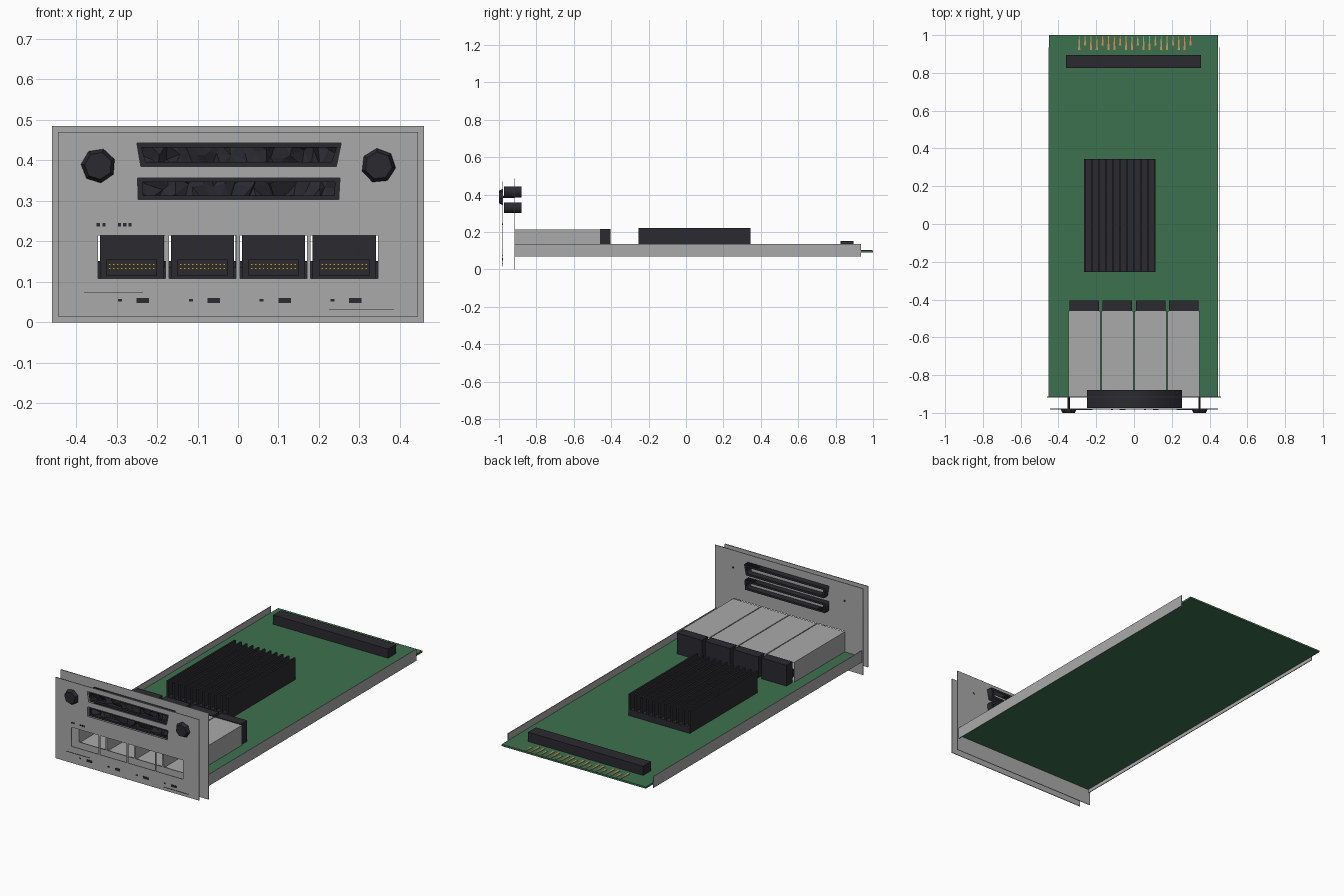
import bpy, bmesh, math, random
from mathutils import Vector, Matrix

cube = bpy.data.objects.get("Cube")
if cube:
    bpy.data.objects.remove(cube, do_unlink=True)
random.seed(4)


def material(name, rgb):
    m = bpy.data.materials.new(name)
    m.use_nodes = True
    m.diffuse_color = (*rgb, 1)
    m.node_tree.nodes["Principled BSDF"].inputs["Base Color"].default_value = (*rgb, 1)
    return m


STEEL = material("steel grey", (0.4, 0.4, 0.4))
DARK = material("charcoal", (0.024, 0.023, 0.03))
GREEN = material("board green", (0.045, 0.165, 0.075))
GOLD = material("gold", (0.55, 0.36, 0.06))
COPPER = material("copper", (0.6, 0.3, 0.12))


def finish(name, bm, mat):
    bmesh.ops.recalc_face_normals(bm, faces=bm.faces)
    mesh = bpy.data.meshes.new(name)
    bm.to_mesh(mesh)
    bm.free()
    mesh.materials.append(mat)
    obj = bpy.data.objects.new(name, mesh)
    bpy.context.collection.objects.link(obj)
    return obj


def add_box(bm, x0, x1, y0, y1, z0, z1):
    lo, hi = Vector((x0, y0, z0)), Vector((x1, y1, z1))
    mat = Matrix.Translation((lo + hi) / 2) @ Matrix.Diagonal((*(hi - lo), 1))
    return bmesh.ops.create_cube(bm, size=1, matrix=mat)["verts"]


def box(name, mat, *extent):
    bm = bmesh.new()
    add_box(bm, *extent)
    return finish(name, bm, mat)


def rect(x0, x1, z0, z1):
    return [(x0, z0), (x1, z0), (x1, z1), (x0, z1)]


def sheet(name, mat, outlines, y, half):
    """Upright sheet: first outline is the edge, the others are holes."""
    curve = bpy.data.curves.new(name, "CURVE")
    curve.dimensions = "2D"
    curve.fill_mode = "BOTH"
    curve.extrude = half
    for pts in outlines:
        s = curve.splines.new("POLY")
        s.points.add(len(pts) - 1)
        for p, (x, z) in zip(s.points, pts):
            p.co = (x, z, 0, 1)
        s.use_cyclic_u = True
    curve.materials.append(mat)
    obj = bpy.data.objects.new(name, curve)
    bpy.context.collection.objects.link(obj)
    obj.rotation_euler.x = math.pi / 2
    obj.location.y = y
    bpy.ops.object.select_all(action="DESELECT")
    obj.select_set(True)
    bpy.context.view_layer.objects.active = obj
    bpy.ops.object.convert(target="MESH")
    return obj


# Circuit board and side rails
box("circuit_board", GREEN, -0.45, 0.445, -0.915, 1, 0.09, 0.1)
for side, x in (("right", -0.453), ("left", 0.449)):
    box(side + "_rail", STEEL, x, x + 0.004, -0.915, 0.935, 0.07, 0.135)

# Two faceplates with port openings and vent slots
ports = [(i - 1.5) * 0.175 for i in range(4)]
openings = [rect(x - 0.083, x + 0.083, 0.108, 0.215) for x in ports]
slots = {
    "upper": [(-0.24, 0.385), (0.243, 0.385), (0.255, 0.443), (-0.25, 0.443)],
    "lower": [(-0.247, 0.303), (0.249, 0.303), (0.252, 0.357), (-0.248, 0.357)],
}
sheet("front_plate", STEEL, [rect(-0.445, 0.445, 0.015, 0.47), *openings, *slots.values()], -0.98, 0.002)
sheet("rear_plate", STEEL, [rect(-0.46, 0.46, 0, 0.485), *openings], -0.916, 0.002)

# Vent inserts: crumpled mesh in front, hollow surround behind the rear plate
for name, pts in slots.items():
    xs, zs = [p[0] for p in pts], [p[1] for p in pts]
    cx, cz = (min(xs) + max(xs)) / 2, (min(zs) + max(zs)) / 2
    inner = [(x - math.copysign(0.012, x), cz + (z - cz) * 0.6) for x, z in pts]
    sheet(name + "_vent_rim", DARK, [pts, inner], -0.926, 0.047)
    bm = bmesh.new()
    bmesh.ops.create_grid(bm, x_segments=22, y_segments=2, size=0.5)
    for v in bm.verts:
        u, w = v.co.x, v.co.y
        edge = abs(u) > 0.49 or abs(w) > 0.49
        jx = 0 if edge else random.uniform(-0.012, 0.012)
        jz = 0 if edge else random.uniform(-0.015, 0.015)
        v.co = (cx + u * 0.49 + jx, -0.958 + random.uniform(-0.012, 0.012), cz + w * 0.054 + jz)
    bmesh.ops.triangulate(bm, faces=bm.faces)
    finish(name + "_vent_mesh", bm, DARK)

# Thumb screws: faceted heads on thin shafts
for side, x, turn in (("right", -0.345, 0.3), ("left", 0.347, 0.8)):
    for part, r1, r2, y, depth, n in (
        ("head", 0.044, 0.034, -0.99, 0.02, 7),
        ("shaft", 0.006, 0.006, -0.948, 0.07, 6),
    ):
        bm = bmesh.new()
        bmesh.ops.create_cone(
            bm, cap_ends=True, segments=n, radius1=r1, radius2=r2, depth=depth,
            matrix=Matrix.Translation((x, y, 0.387)) @ Matrix.Rotation(turn, 4, "Y")
            @ Matrix.Rotation(math.pi / 2, 4, "X"))
        finish(f"{side}_screw_{part}", bm, DARK)

# Port cages, their connectors and contact pins
for i, x in enumerate(ports, 1):
    bm = bmesh.new()
    add_box(bm, x - 0.085, x + 0.085, -0.914, -0.46, 0.101, 0.213)
    ends = [f for f in bm.faces if abs(f.normal.y) > 0.9]
    bmesh.ops.delete(bm, geom=ends, context="FACES_ONLY")
    finish(f"port_cage_{i}", bm, STEEL)
    box(f"port_connector_{i}", DARK, x - 0.078, x + 0.078, -0.46, -0.405, 0.1, 0.217)
    box(f"port_tongue_{i}", DARK, x - 0.062, x + 0.062, -0.5, -0.46, 0.115, 0.155)
    bm = bmesh.new()
    for k in range(12):
        for z in (0.133, 0.143):
            px = x + (k - 5.5) * 0.0098
            add_box(bm, px - 0.003, px + 0.003, -0.505, -0.5, z - 0.002, z + 0.002)
    finish(f"port_pins_{i}", bm, GOLD)
    # Indicator window and small mark below each port
    box(f"indicator_{i}", DARK, x + 0.012, x + 0.043, -0.985, -0.981, 0.048, 0.06)
    box(f"indicator_mark_{i}", DARK, x - 0.034, x - 0.024, -0.985, -0.981, 0.052, 0.058)

# Printed lines and status dots on the front plate
box("upper_line", DARK, -0.38, -0.235, -0.984, -0.981, 0.072, 0.0735)
box("lower_line", DARK, 0.225, 0.385, -0.984, -0.981, 0.032, 0.0335)
bm = bmesh.new()
for x in (-0.345, -0.331, -0.293, -0.28, -0.267):
    add_box(bm, x - 0.004, x + 0.004, -0.984, -0.981, 0.237, 0.245)
finish("status_dots", bm, DARK)

# Heat sink with parallel fins
bm = bmesh.new()
add_box(bm, -0.265, 0.115, -0.255, 0.345, 0.1, 0.135)
for k in range(11):
    x = -0.265 + k * 0.037
    add_box(bm, x, x + 0.01, -0.255, 0.345, 0.135, 0.222)
finish("heat_sink", bm, DARK)

# Rear connector bar and tapered edge contacts
box("rear_connector", DARK, -0.36, 0.355, 0.825, 0.895, 0.1, 0.152)
bm = bmesh.new()
for k in range(20):
    x = -0.29 + k * 0.031
    tip = 0.92 + 0.025 * (k % 3 == 1)
    for v in add_box(bm, x - 0.006, x + 0.006, tip, 0.995, 0.1, 0.103):
        if v.co.y > 0.96:
            v.co.x = x + (v.co.x - x) * 0.25
finish("edge_contacts", bm, COPPER)
